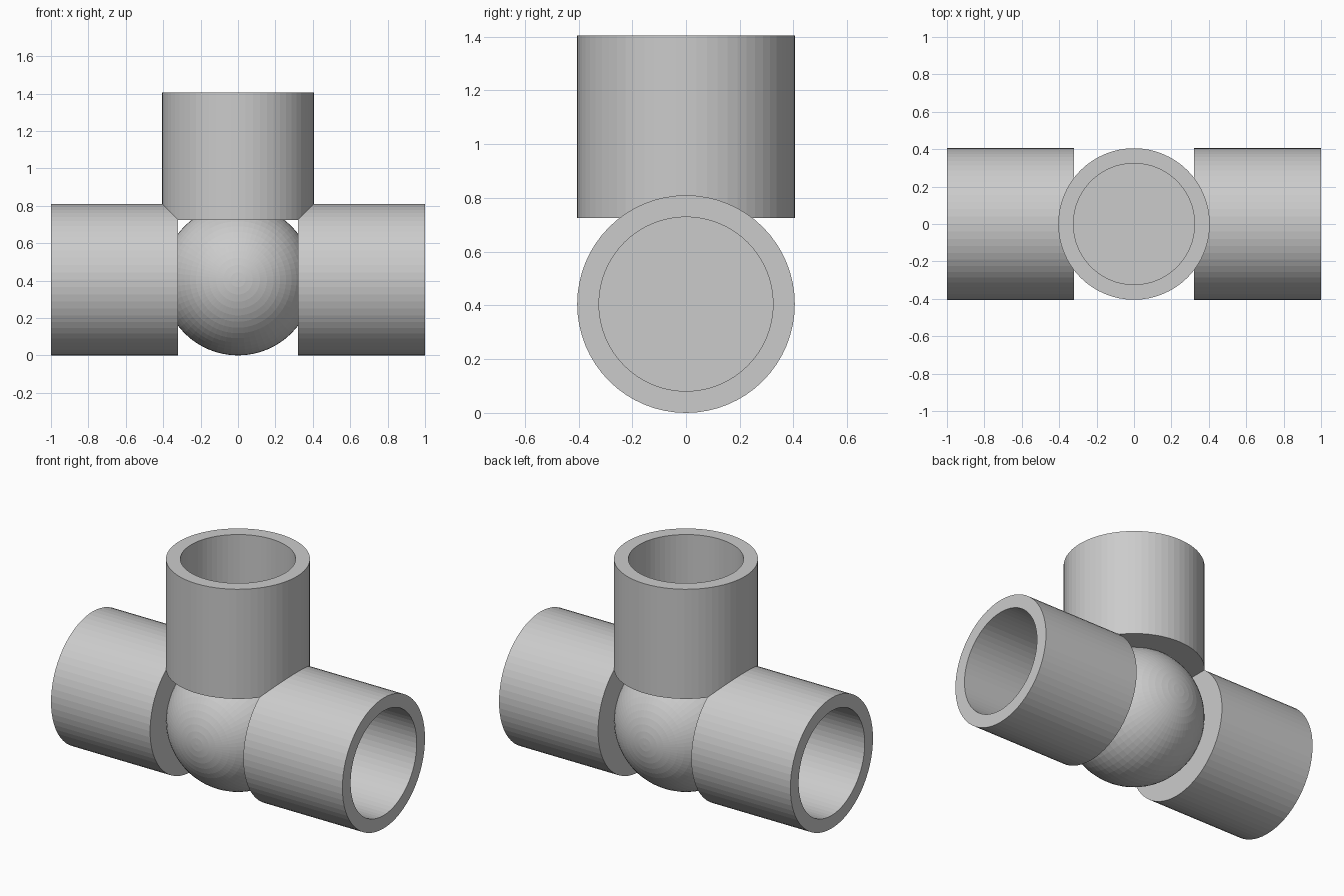
import bpy, math

if "Cube" in bpy.data.objects:
    bpy.data.objects.remove(bpy.data.objects["Cube"])

R, r = 0.405, 0.324        # outer and bore radius, also hub centre height
INNER, FLOOR, OUTER = 0.32, 0.405, 1.0   # distances along each arm from the hub centre
SEG = 64


def socket(name, rot_y):
    """Blind cup lathed along +z from the hub centre, turned about y."""
    profile = [(0, INNER), (R, INNER), (R, OUTER), (r, OUTER), (r, FLOOR), (0, FLOOR)]
    verts, faces, rings = [], [], []
    for rad, z in profile[1:-1]:
        rings.append(range(len(verts), len(verts) + SEG))
        for i in range(SEG):
            a = math.tau * i / SEG
            verts.append((rad * math.cos(a), rad * math.sin(a), z))
    for lo, hi in zip(rings, rings[1:]):
        for i in range(SEG):
            j = (i + 1) % SEG
            faces.append((lo[i], lo[j], hi[j], hi[i]))
    faces.append(tuple(reversed(rings[0])))
    faces.append(tuple(rings[-1]))
    mesh = bpy.data.meshes.new(name)
    mesh.from_pydata(verts, [], faces)
    ob = bpy.data.objects.new(name, mesh)
    bpy.context.collection.objects.link(ob)
    ob.location.z = R
    ob.rotation_euler.y = rot_y
    return ob


# Ball hub, poles facing front and back
bpy.ops.mesh.primitive_uv_sphere_add(segments=SEG, ring_count=32, radius=R - 0.0005,
                                     location=(0, 0, R), rotation=(math.pi / 2, 0, 0))
hub = bpy.context.object
hub.name = "tee_connector"

# Three sockets merged into the hub
arms = [socket("top_socket", 0),
        socket("right_socket", math.pi / 2),
        socket("left_socket", -math.pi / 2)]
bpy.context.view_layer.objects.active = hub
for arm in arms:
    mod = hub.modifiers.new("join_" + arm.name, 'BOOLEAN')
    mod.operation, mod.solver, mod.object = 'UNION', 'EXACT', arm
    bpy.ops.object.modifier_apply(modifier=mod.name)
    bpy.data.objects.remove(arm)
bpy.ops.object.shade_flat()
